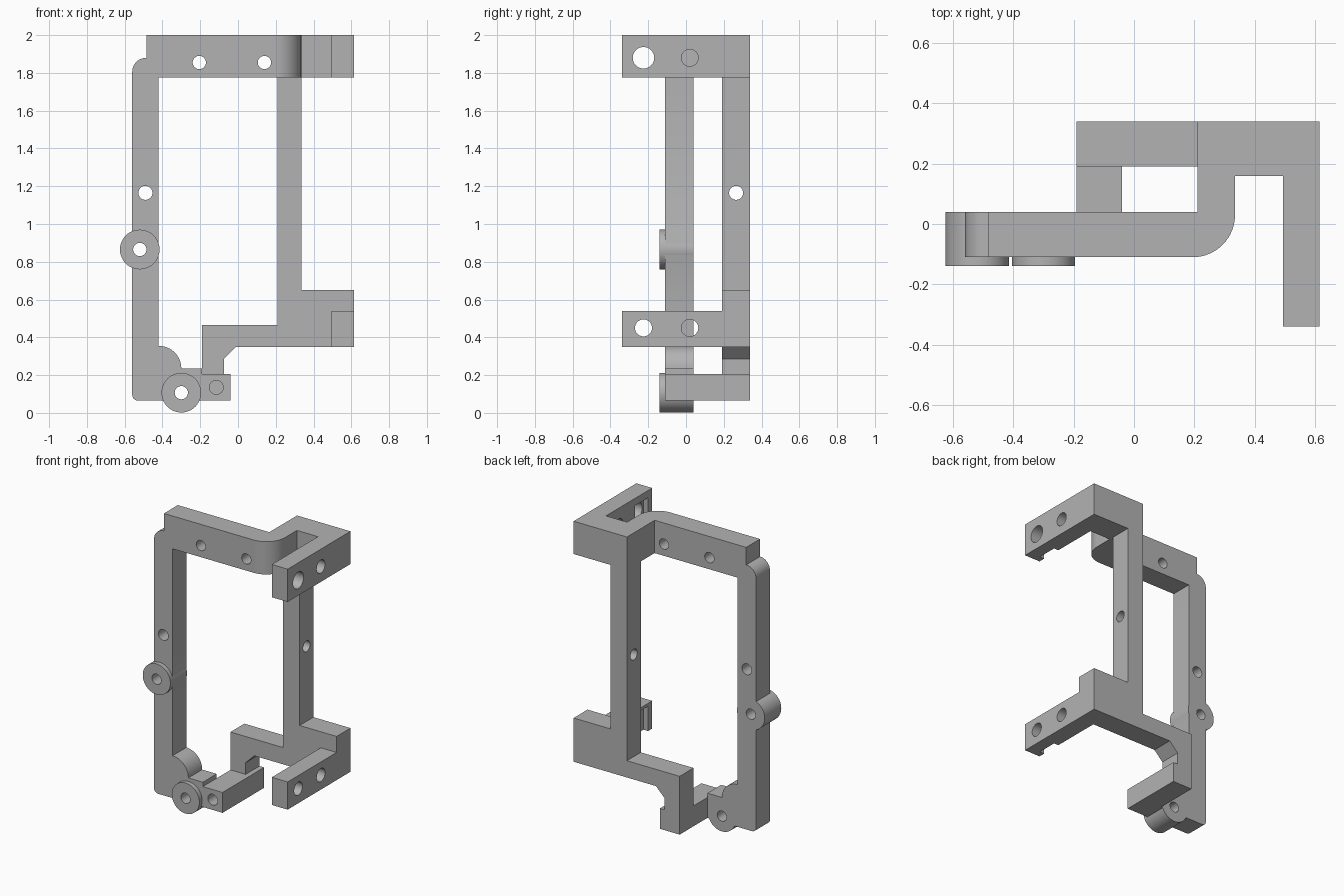
import bpy, bmesh, math

cube = bpy.data.objects.get("Cube")
if cube:
    bpy.data.objects.remove(cube, do_unlink=True)

grey = bpy.data.materials.new("light grey")
grey.use_nodes = True
COLOR = (0.45, 0.45, 0.45, 1)
grey.diffuse_color = COLOR
grey.node_tree.nodes["Principled BSDF"].inputs["Base Color"].default_value = COLOR


def arc(cx, cz, r, start, end, steps=12):
    angles = [math.radians(start + (end - start) * i / steps) for i in range(steps + 1)]
    return [(cx + r * math.cos(a), cz + r * math.sin(a)) for a in angles]


def prism(name, profile, axis, lo, hi):
    """Extrude a 2D profile along an axis, from lo to hi."""
    place = {"x": lambda p, d: (d, p[0], p[1]),
             "y": lambda p, d: (p[0], d, p[1]),
             "z": lambda p, d: (p[0], p[1], d)}[axis]
    bm = bmesh.new()
    ends = [[bm.verts.new(place(p, d)) for p in profile] for d in (lo, hi)]
    for ring in ends:
        bm.faces.new(ring)
    n = len(profile)
    for i in range(n):
        j = (i + 1) % n
        bm.faces.new((ends[0][i], ends[0][j], ends[1][j], ends[1][i]))
    bmesh.ops.recalc_face_normals(bm, faces=bm.faces)
    mesh = bpy.data.meshes.new(name)
    bm.to_mesh(mesh)
    bm.free()
    mesh.materials.append(grey)
    ob = bpy.data.objects.new(name, mesh)
    bpy.context.collection.objects.link(ob)
    return ob


def box(name, x, y, z):
    return prism(name, [(x[0], y[0]), (x[1], y[0]), (x[1], y[1]), (x[0], y[1])], "z", *z)


def cylinder(name, a, b, r, axis, lo, hi):
    return prism(name, arc(a, b, r, 0, 360, 48)[:-1], axis, lo, hi)


def combine(target, tool, operation):
    mod = target.modifiers.new(operation.lower(), "BOOLEAN")
    mod.operation = operation
    mod.solver = "EXACT"
    mod.object = tool
    bpy.context.view_layer.objects.active = target
    bpy.ops.object.modifier_apply(modifier=mod.name)
    bpy.data.objects.remove(tool, do_unlink=True)


def drill(target, a, b, r, axis, lo=-1, hi=1):
    combine(target, cylinder("drill", a, b, r, axis, lo, hi), "DIFFERENCE")


# Front side post with rounded corners and a curved gusset at its base
FRONT, REAR = -0.11, 0.04
post = prism("side_post",
             arc(-0.53, 0.095, 0.03, 180, 270, 6) + [(-0.19, 0.065), (-0.19, 0.235)]
             + arc(-0.42, 0.235, 0.12, 0, 90)
             + [(-0.42, 1.775), (-0.485, 1.775)]
             + arc(-0.485, 1.805, 0.075, 90, 180), "y", FRONT, REAR)

# Round mounting bosses with through holes
for x, z in ((-0.52, 0.865), (-0.3, 0.107)):
    combine(post, cylinder("boss", x, z, 0.105, "y", -0.14, REAR), "UNION")
    drill(post, x, z, 0.035, "y")
drill(post, -0.49, 1.165, 0.037, "y")

# Top bar that bends back around the corner and out to the upper arm
top = prism("top_bracket",
            [(-0.485, FRONT)] + arc(0.195, 0.03, 0.14, -90, 0, 16)
            + [(0.335, 0.16), (0.495, 0.16), (0.495, -0.34), (0.615, -0.34),
               (0.615, 0.34), (0.21, 0.34), (0.21, REAR), (-0.485, REAR)],
            "z", 1.775, 2.0)
for x in (-0.205, 0.14):
    drill(top, x, 1.855, 0.035, "y", -0.5, 0.12)

# Rear frame: post, lower plate and hooked leg
rear = prism("rear_frame",
             [(-0.19, 0.205), (-0.075, 0.205), (-0.075, 0.285), (-0.01, 0.35),
              (0.615, 0.35), (0.615, 0.65), (0.335, 0.65), (0.335, 1.775),
              (0.21, 1.775), (0.21, 0.465), (-0.19, 0.465)], "y", 0.19, 0.34)
drill(rear, 0.265, 1.165, 0.037, "x")

# Lower arm reaching forward
arm = box("lower_arm", (0.495, 0.615), (-0.34, 0.19), (0.35, 0.54))

# Screw holes and inner nut slots in both arms
for part, z, bottom, radius in ((top, 1.88, 1.775, 0.057), (arm, 0.45, 0.35, 0.045)):
    drill(part, -0.225, z, radius, "x", 0.42, 0.7)
    drill(part, 0.02, z, 0.045, "x", 0.42, 0.7)
    slot = box("slot", (0.45, 0.53), (-0.295, -0.155), (bottom - 0.05, z + 0.07))
    combine(part, slot, "DIFFERENCE")

# Foot joining the front post to the rear frame
foot = box("foot", (-0.19, -0.04), (FRONT, 0.34), (0.065, 0.205))
drill(foot, -0.115, 0.135, 0.037, "y", -0.2, 0.04)

# Smooth the round surfaces and keep hard edges
bpy.ops.object.select_all(action="DESELECT")
for ob in (post, top, rear, arm, foot):
    ob.select_set(True)
    bpy.context.view_layer.objects.active = ob
bpy.ops.object.shade_smooth_by_angle(angle=math.radians(30))
